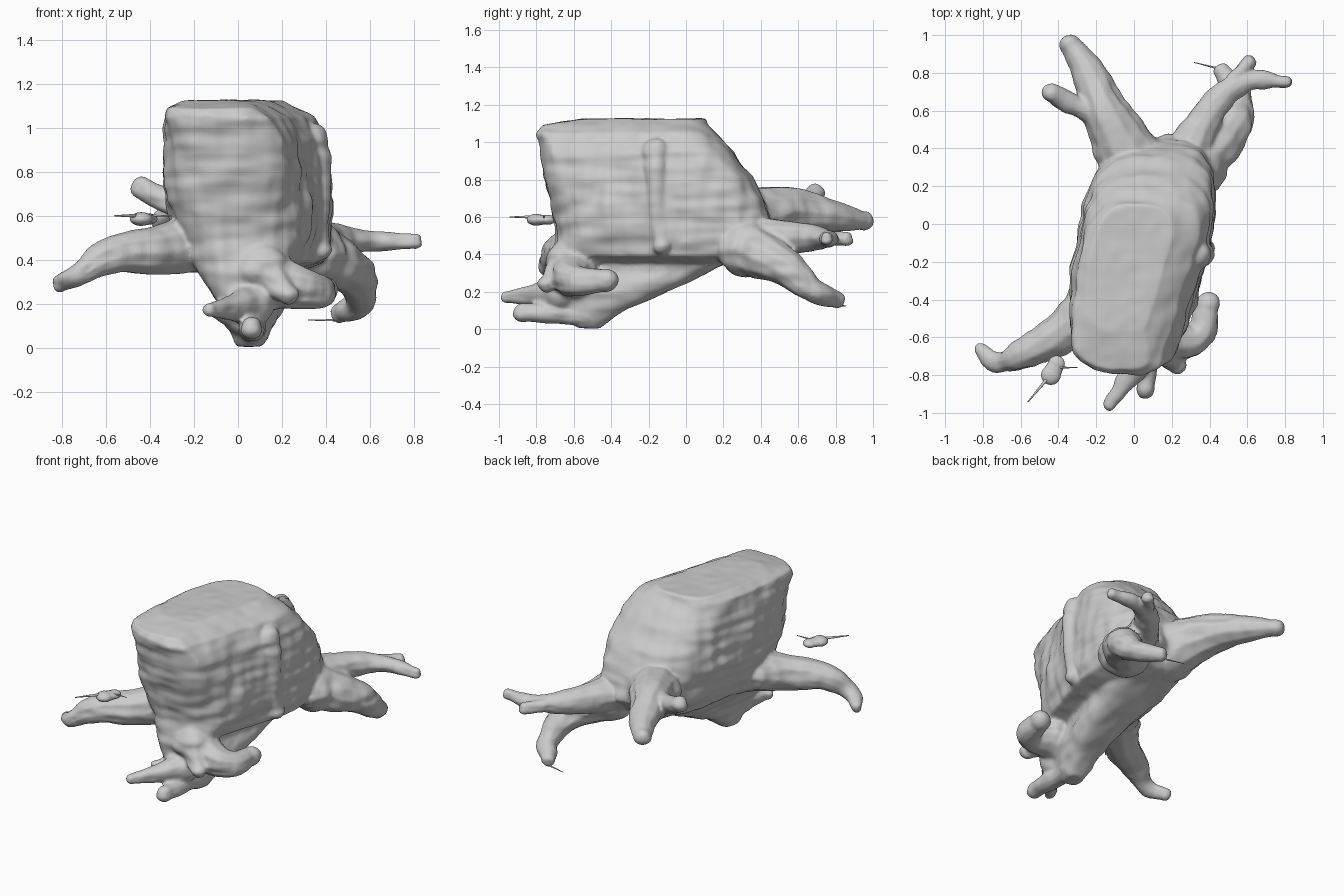
import bpy, bmesh
from math import cos, sin, tau, copysign
from mathutils import Matrix, Vector, noise

if "Cube" in bpy.data.objects:
    bpy.data.objects.remove(bpy.data.objects["Cube"])


def power(v, e):
    return copysign(abs(v) ** e, v)


def trunk(rings, sides=64, skew=0.14):
    # loft of rounded, skewed outlines: z, left, right, front, back
    bm = bmesh.new()
    prev = None
    for z, x0, x1, y0, y1 in rings:
        ring = []
        for i in range(sides):
            a = tau * i / sides
            e = 0.7 if sin(a) < 0 else 0.62
            dy = (y1 - y0) / 2 * power(sin(a), e)
            x = (x0 + x1) / 2 + (x1 - x0) / 2 * power(cos(a), e) + skew * dy
            y = (y0 + y1) / 2 + dy
            if z > 0.3:
                # slanted front right flank
                x = min(x, x1 + 0.02 + 0.3 * min(y + 0.05, 0))
            ring.append(bm.verts.new((x, y, z)))
        if prev:
            for i in range(sides):
                j = (i + 1) % sides
                bm.faces.new((prev[i], prev[j], ring[j], ring[i]))
        else:
            bm.faces.new(ring[::-1])
        prev = ring
    bm.faces.new(prev)
    me = bpy.data.meshes.new("tree_stump")
    bm.to_mesh(me)
    bm.free()
    ob = bpy.data.objects.new("tree_stump", me)
    bpy.context.collection.objects.link(ob)
    return ob


def root(name, r0, r1, *points):
    # smooth tube through the points, tapering from r0 to r1, with a round tip
    cu = bpy.data.curves.new(name, 'CURVE')
    cu.dimensions = '3D'
    cu.bevel_depth = 1
    cu.bevel_resolution = 3
    cu.resolution_u = 6
    cu.use_fill_caps = True
    sp = cu.splines.new('BEZIER')
    sp.bezier_points.add(len(points) - 1)
    for i, (bp, co) in enumerate(zip(sp.bezier_points, points)):
        bp.co = co
        bp.radius = r1 + (r0 - r1) * (1 - i / (len(points) - 1)) ** 1.4
        bp.handle_left_type = bp.handle_right_type = 'AUTO'
    ob = bpy.data.objects.new(name, cu)
    bpy.context.collection.objects.link(ob)
    bpy.ops.object.select_all(action='DESELECT')
    ob.select_set(True)
    bpy.context.view_layer.objects.active = ob
    bpy.ops.object.convert(target='MESH')
    ob = bpy.context.view_layer.objects.active
    bm = bmesh.new()
    bm.from_mesh(ob.data)
    bmesh.ops.remove_doubles(bm, verts=bm.verts[:], dist=0.0002)
    for p, r in ((points[0], r0), (points[-1], r1)):
        bmesh.ops.create_icosphere(bm, subdivisions=3, radius=r * 1.04, matrix=Matrix.Translation(p))
    bmesh.ops.recalc_face_normals(bm, faces=bm.faces[:])
    bm.to_mesh(ob.data)
    bm.free()
    for f in ob.data.polygons:
        f.use_smooth = True
    return ob


# Trunk, from the keel below to the cut top
stump = trunk([
    (.005, 0, .1, -.58, -.46),
    (.1, -.04, .15, -.66, -.33),
    (.2, -.07, .2, -.71, -.1),
    (.35, -.16, .25, -.71, .22),
    (.39, -.2, .37, -.71, .36),
    (.5, -.26, .4, -.69, .46),
    (.66, -.31, .41, -.72, .43),
    (.82, -.32, .4, -.76, .35),
    (.95, -.32, .38, -.78, .25),
    (1.05, -.32, .33, -.8, .16),
    (1.09, -.31, .26, -.77, .12),
    (1.125, -.24, .19, -.57, .1),
])

roots = [
    root("front_left_root", .15, .04, (-.13, -.35, .49), (-.38, -.57, .44), (-.6, -.7, .41), (-.73, -.73, .33), (-.81, -.67, .29)),
    root("back_left_root", .19, .052, (.0, .3, .57), (-.14, .57, .63), (-.25, .82, .6), (-.34, .95, .58)),
    root("back_left_fork", .075, .05, (-.17, .58, .64), (-.33, .63, .67), (-.44, .69, .73)),
    root("back_right_root", .12, .034, (.28, .35, .49), (.42, .62, .49), (.58, .75, .485), (.81, .75, .485)),
    root("back_right_fork", .045, .038, (.48, .72, .49), (.61, .86, .485)),
    root("back_right_low_root", .15, .045, (.34, .32, .43), (.52, .53, .33), (.55, .68, .21), (.46, .81, .155)),
    root("front_right_root", .13, .06, (.15, -.6, .3), (.34, -.6, .26), (.39, -.43, .26)),
    root("front_root", .1, .033, (.06, -.66, .2), (-.03, -.82, .18), (-.125, -.96, .172)),
    root("front_low_root", .065, .05, (.07, -.53, .08), (.06, -.87, .09)),
    root("front_side_stub", .1, .032, (.02, -.6, .16), (-.12, -.71, .17)),
    root("front_flare", .12, .045, (.1, -.63, .36), (.23, -.74, .24)),
    root("right_fold", .07, .05, (.34, -.16, .95), (.37, -.13, .45)),
]

# Fuse trunk and roots into one skin
for ob in roots:
    ob.select_set(True)
stump.select_set(True)
bpy.context.view_layer.objects.active = stump
bpy.ops.object.join()
fuse = stump.modifiers.new("fuse", 'REMESH')
fuse.mode = 'VOXEL'
fuse.voxel_size = 0.011
soften = stump.modifiers.new("soften", 'SMOOTH')
soften.iterations = 5
for m in ("fuse", "soften"):
    bpy.ops.object.modifier_apply(modifier=m)

# Bark: lumps, layered ridges and upright folds pushed along the normals
offsets = []
for v in stump.data.vertices:
    p, n = v.co, v.normal
    bump = noise.noise(p * 6) * .02 + noise.noise(Vector((p.x * 5, p.y * 5, p.z * 18))) * .012
    bump += noise.noise(Vector((p.x * 14, p.y * 14, p.z * 4))) * .012
    offsets.append(n * bump * (1 - abs(n.z) * .75))
for v, o in zip(stump.data.vertices, offsets):
    v.co += o
    v.co.z = max(v.co.z, 0)
bpy.ops.object.shade_smooth_by_angle(angle=0.9)

# Loose bark chip and hair-thin roots
chip = root("bark_chip", .05, .042, (-.44, -.8, 0), (-.41, -.74, 0))
chip.scale.z = .6
chip.location.z = .585
root("chip_front_hair", .009, .003, (-.46, -.82, .6), (-.56, -.94, .6))
root("chip_side_hair", .006, .002, (-.4, -.76, .6), (-.3, -.76, .6))
root("back_hair_root", .006, .002, (.46, .82, .125), (.32, .855, .125))
